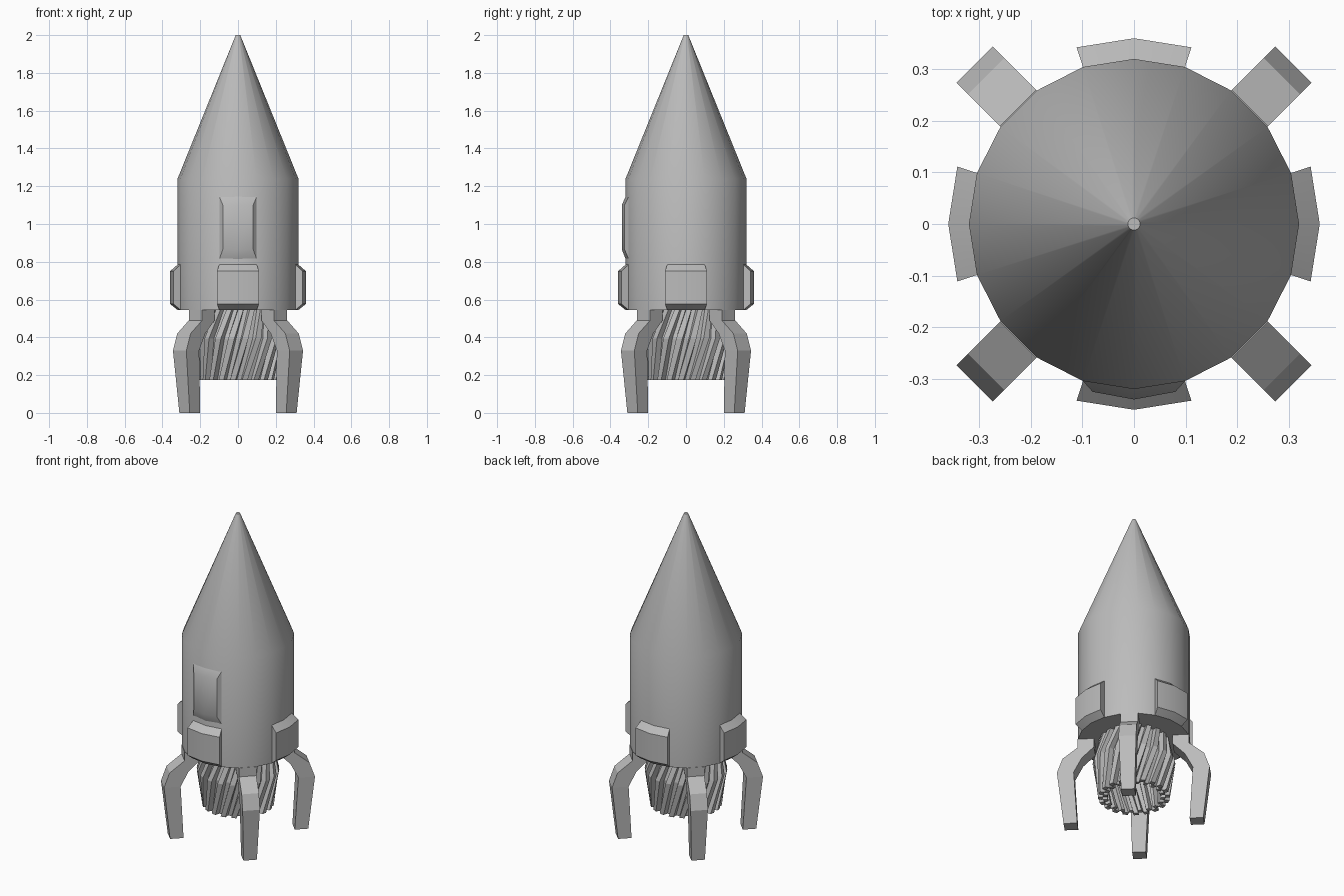
import bpy, bmesh
from math import sin, cos, pi, radians
from mathutils import Vector

cube = bpy.data.objects.get("Cube")
if cube:
    bpy.data.objects.remove(cube, do_unlink=True)

grey = bpy.data.materials.new("hull grey")
grey.use_nodes = True
colour = (0.5, 0.5, 0.5, 1)
grey.diffuse_color = colour
grey.node_tree.nodes["Principled BSDF"].inputs["Base Color"].default_value = colour


def polar(r, angle, z):
    return Vector((r * cos(angle), r * sin(angle), z))


def loft(name, sections, caps=True, wrap=False, smooth=None):
    """Skin a list of equal closed loops, optionally capped or joined end to end."""
    bm = bmesh.new()
    loops = [[bm.verts.new(p) for p in s] for s in sections]
    pairs = list(zip(loops, loops[1:]))
    if wrap:
        pairs.append((loops[-1], loops[0]))
    n = len(loops[0])
    for a, b in pairs:
        for i in range(n):
            j = (i + 1) % n
            bm.faces.new((a[i], a[j], b[j], b[i]))
    if caps and not wrap:
        bm.faces.new(loops[0])
        bm.faces.new(loops[-1])
    bmesh.ops.remove_doubles(bm, verts=bm.verts, dist=0.0005)
    bmesh.ops.recalc_face_normals(bm, faces=bm.faces)
    mesh = bpy.data.meshes.new(name)
    bm.to_mesh(mesh)
    bm.free()
    mesh.materials.append(grey)
    obj = bpy.data.objects.new(name, mesh)
    bpy.context.collection.objects.link(obj)
    if smooth:
        bpy.ops.object.select_all(action='DESELECT')
        obj.select_set(True)
        bpy.context.view_layer.objects.active = obj
        bpy.ops.object.shade_smooth_by_angle(angle=radians(smooth))
    return obj


# Hull: twenty-sided barrel with a long conical nose
SIDES = 20
STEP = 2 * pi / SIDES
hull_profile = [(0.32, 0.545), (0.32, 1.24), (0.012, 2.0)]
loft("hull", [[polar(r, i * STEP, z) for i in range(SIDES)] for r, z in hull_profile],
     smooth=30)

# Four chamfered pods around the base of the hull
pod_profile = [(0.3, 0.545), (0.32, 0.545), (0.36, 0.577), (0.36, 0.75),
               (0.32, 0.785), (0.3, 0.785)]
for k, side in enumerate(("left", "back", "right", "front")):
    loft("pod_" + side, [[polar(r, k * pi / 2 + d * STEP, z) for r, z in pod_profile]
                         for d in (-1, 0, 1)], smooth=25)

# Raised hatch on the front, bevelled on every edge
hatch = []
for d, rim, face in ((-1, 0.32, 0), (-0.77, 0.316, 0.335), (0, 0.32, 0.34),
                     (0.77, 0.316, 0.335), (1, 0.32, 0)):
    low, high = (0.865, 1.1) if face else (0.815, 1.145)
    hatch.append([polar(r, -pi / 2 + d * STEP, z) for r, z in
                  ((rim, 0.815), (face or rim, low), (face or rim, high), (rim, 1.145))])
loft("hatch", hatch, caps=False, smooth=30)

# Four bent landing legs: outer radius, inner radius, half width, height
leg_path = [(0.318, 0.225, 0.05, 0.546), (0.318, 0.225, 0.05, 0.49),
            (0.405, 0.295, 0.05, 0.42), (0.437, 0.341, 0.05, 0.33),
            (0.4, 0.322, 0.039, 0.0)]
for k, corner in enumerate(("back_left", "back_right", "front_right", "front_left")):
    angle = pi / 4 + k * pi / 2
    out = Vector((cos(angle), sin(angle), 0))
    across = Vector((-sin(angle), cos(angle), 0))
    sections = []
    for outer, inner, w, z in leg_path:
        up = Vector((0, 0, z))
        sections.append([out * outer + across * w + up, out * outer - across * w + up,
                         out * inner - across * w + up, out * inner + across * w + up])
    loft("leg_" + corner, sections)

# Engine nozzle: hollow barrel with twisted teeth inside and out
TEETH = 20


def gear(radius, z, twist, wall):
    points = []
    for i in range(TEETH):
        for part, scale in ((0, 1), (0.45, 1), (0.55, 0.86), (0.95, 0.86)):
            points.append(polar(radius * scale - wall, (i + part) * STEP + twist, z))
    return points


rings = [(0.2, 0.545, 0), (0.236, 0.395, -0.22), (0.205, 0.175, -0.52)]
outside = [gear(r, z, t, 0) for r, z, t in rings]
inside = [gear(r, z, t, 0.025) for r, z, t in reversed(rings)]
loft("nozzle", outside + inside, wrap=True)
